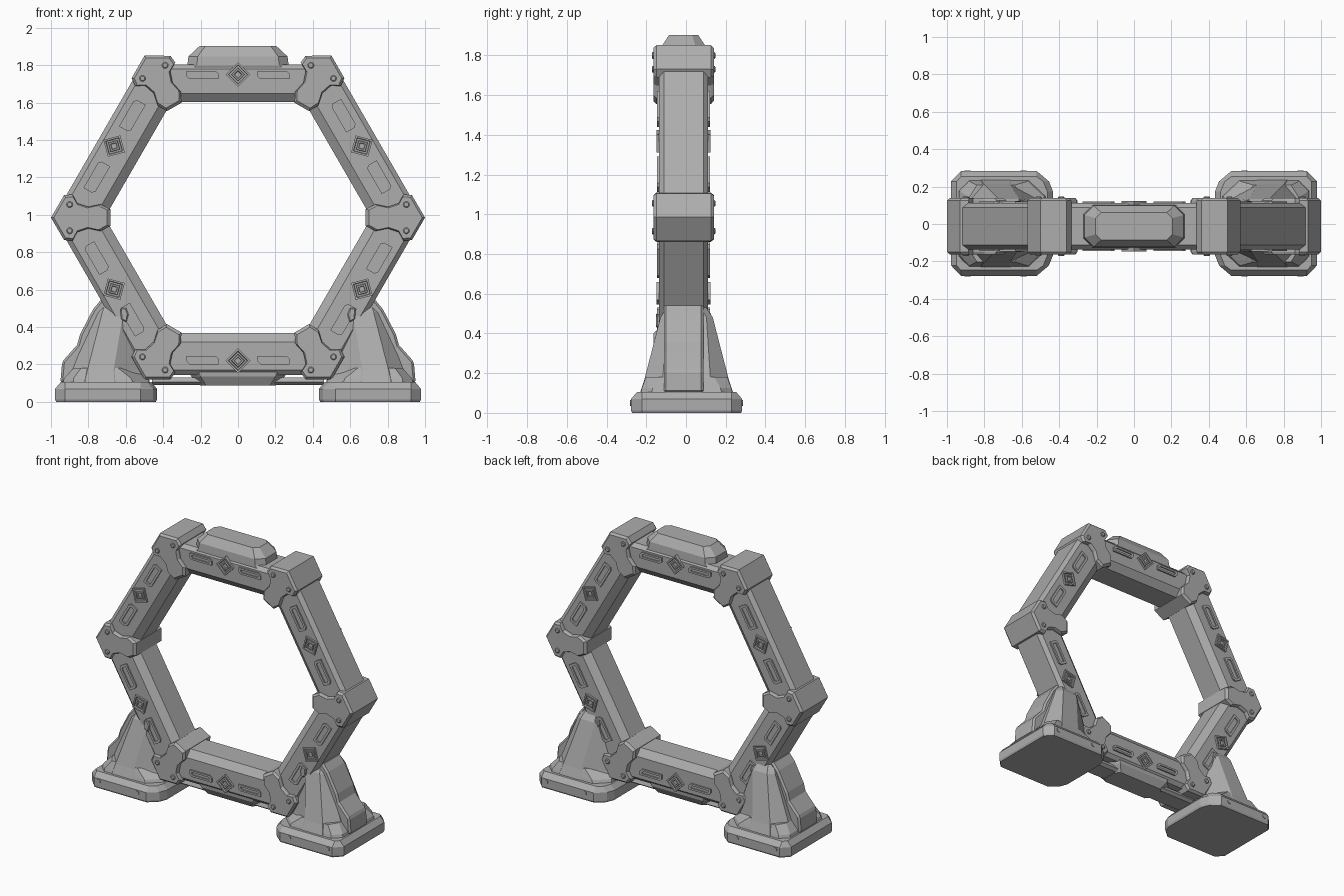
import bpy, bmesh, math
from mathutils import Vector

if "Cube" in bpy.data.objects:
    bpy.data.objects.remove(bpy.data.objects["Cube"])

CZ, CY = 0.985, -0.012          # ring centre height and depth
T30 = math.tan(math.radians(30))

metal = bpy.data.materials.new("grey_metal")
metal.diffuse_color = (0.42, 0.42, 0.42, 1)
metal.use_nodes = True
metal.node_tree.nodes["Principled BSDF"].inputs["Base Color"].default_value = metal.diffuse_color


def loft(name, rings, bevel=0.0):
    """Skin a list of equal-length point rings and cap both ends."""
    bm = bmesh.new()
    vs = [[bm.verts.new(p) for p in r] for r in rings]
    n = len(rings[0])
    for a, b in zip(vs, vs[1:]):
        for i in range(n):
            j = (i + 1) % n
            bm.faces.new((a[i], a[j], b[j], b[i]))
    bm.faces.new(vs[0])
    bm.faces.new(vs[-1])
    bmesh.ops.recalc_face_normals(bm, faces=bm.faces)
    me = bpy.data.meshes.new(name)
    bm.to_mesh(me)
    bm.free()
    ob = bpy.data.objects.new(name, me)
    bpy.context.collection.objects.link(ob)
    me.materials.append(metal)
    if bevel:
        m = ob.modifiers.new("edge_bevel", 'BEVEL')
        m.width, m.segments, m.limit_method = bevel, 1, 'ANGLE'
    return ob


def hexpt(deg, r, s, y):
    """Ring coordinates: r outward along the angle, s sideways, y depth."""
    c, d = math.cos(math.radians(deg)), math.sin(math.radians(deg))
    return Vector((r * c - s * d, CY + y, CZ + r * d + s * c))


def shape(deg, pts, r0, s0, y, k=1.0):
    return [hexpt(deg, r0 + r * k, s0 + s * k, y) for r, s in pts]


def circle(rad, n=10):
    return [(rad * math.cos(2 * math.pi * i / n), rad * math.sin(2 * math.pi * i / n))
            for i in range(n)]


def slot_pts(hl, hw, c=0.015):
    return [(-hw, -hl), (hw - c, -hl), (hw, -hl + c), (hw, hl), (-hw + c, hl), (-hw, hl - c)]


# ---- six mitred beams with diamond and slot ornaments on both faces
for deg in (90, 30, -30, -90, -150, 150):
    top, bottom = deg == 90, deg == -90
    out = 0.82 if top else 0.84 if bottom else 0.855
    sec = [(out, -0.1), (out, 0.1), (out - 0.025, 0.123), (0.665, 0.123),
           (0.617, 0.085), (0.617, -0.085), (0.665, -0.123), (out - 0.025, -0.123)]
    loft("ring_beam", [[hexpt(deg, a, e * a * T30, y) for a, y in sec] for e in (-1, 1)])
    flat = top or bottom
    dia = [(0.066, 0), (0, 0.066), (-0.066, 0), (0, -0.066)]
    slot = slot_pts(0.085, 0.022 if flat else 0.033)
    inner = slot_pts(0.068, 0.009 if flat else 0.017, 0.008)
    for f in (-1, 1):
        def dring(y, k):
            return shape(deg, dia, 0.765, 0, f * y, k)
        loft("diamond_frame", [dring(0.11, 1), dring(0.136, 1), dring(0.136, 0.8),
                               dring(0.127, 0.74), dring(0.127, 0.55), dring(0.136, 0.5),
                               dring(0.136, 0.33), dring(0.128, 0.28)])
        for s in (-0.19, 0.19):
            loft("slot_frame", [shape(deg, slot, 0.762, s, f * 0.11),
                                shape(deg, slot, 0.762, s, f * 0.133),
                                shape(deg, inner, 0.762, s, f * 0.133),
                                shape(deg, inner, 0.762, s, f * 0.125)])

# ---- six corner brackets with bolts
half = [(0.93, 0.12), (0.885, 0.124), (0.86, 0.078), (0.80, 0.058),
        (0.735, 0.072), (0.683, 0.045)]
brk = [(1.0, 0)] + half + [(r, -s) for r, s in reversed(half)]
brk = [(r - 0.85, s) for r, s in brk]
for deg in range(0, 360, 60):
    loft("corner_bracket", [shape(deg, brk, 0.85, 0, y, k) for y, k in
                            ((-0.152, 0.9), (-0.137, 1), (0.137, 1), (0.152, 0.9))])
    for s in (-0.07, 0.07):
        for f in (-1, 1):
            loft("bracket_bolt", [shape(deg, circle(0.017), 0.9, s, f * 0.14),
                                  shape(deg, circle(0.017), 0.9, s, f * 0.156),
                                  shape(deg, circle(0.012), 0.9, s, f * 0.16)])


# ---- raised caps on the top and bottom beams, and the lower tie bar
def cap_ring(deg, a, hx, hy, c):
    pts = [(hx, hy - c), (hx - c, hy), (c - hx, hy), (-hx, hy - c),
           (-hx, c - hy), (c - hx, -hy), (hx - c, -hy), (hx, c - hy)]
    return [hexpt(deg, a, s, y) for s, y in pts]


loft("top_cap", [cap_ring(90, 0.79, 0.30, 0.115, 0.05), cap_ring(90, 0.82, 0.27, 0.113, 0.05),
                 cap_ring(90, 0.862, 0.265, 0.11, 0.05), cap_ring(90, 0.918, 0.205, 0.073, 0.03)])
loft("bottom_cap", [cap_ring(-90, 0.80, 0.27, 0.115, 0.05), cap_ring(-90, 0.85, 0.25, 0.11, 0.05),
                    cap_ring(-90, 0.898, 0.20, 0.08, 0.03)])
loft("tie_bar", [[hexpt(-90, a, s, y) for a, y in ((0.855, -0.07), (0.855, 0.07), (0.88, 0.08),
                  (0.895, 0.06), (0.895, -0.06), (0.88, -0.08))] for s in (-0.46, 0.46)])

# ---- two feet, mirrored left and right
for m in (-1, 1):
    def plan(z, pts):
        """Ring from a half plan (x from the middle outward, y positive), mirrored in y."""
        full = pts + [(x, -y) for x, y in reversed(pts)]
        return [(m * x, y + 0.003, z) for x, y in full]

    def base(z, k):
        return plan(z, [(0.433 + k, 0.17), (0.455 + k, 0.225), (0.52, 0.28 - k),
                        (0.925, 0.28 - k), (0.978 - k, 0.225)])
    loft("foot_base", [base(0, 0.006), base(0.012, 0), base(0.07, 0), base(0.105, 0.03)])
    loft("foot_plinth", [plan(0.09, [(0.47, 0.15), (0.56, 0.235), (0.88, 0.235), (0.94, 0.18)]),
                         plan(0.125, [(0.48, 0.14), (0.57, 0.225), (0.88, 0.225), (0.93, 0.17)]),
                         plan(0.18, [(0.56, 0.11), (0.64, 0.205), (0.84, 0.205), (0.88, 0.14)])])

    # flared leg with sloping front and back faces
    loft("foot_leg", [plan(0.1, [(0.47, 0.11), (0.66, 0.235), (0.82, 0.235), (0.92, 0.12)]),
                      plan(0.17, [(0.49, 0.11), (0.665, 0.212), (0.805, 0.212), (0.885, 0.12)]),
                      plan(0.48, [(0.59, 0.1), (0.613, 0.132), (0.725, 0.132), (0.765, 0.1)]),
                      plan(0.53, [(0.62, 0.07), (0.63, 0.1), (0.71, 0.1), (0.735, 0.07)])])

    # stepped outer spine
    spine = [(0.95, 0.1), (0.94, 0.215), (0.86, 0.305), (0.845, 0.36), (0.775, 0.495),
             (0.73, 0.55), (0.66, 0.5), (0.62, 0.1)]
    loft("foot_spine", [[(m * x, y - 0.012, z) for x, z in spine] for y in (-0.1, 0.1)], 0.012)

    for f in (-1, 1):
        # clasps holding the ring beam
        clasp = [(0.63, 0.50), (0.60, 0.505), (0.585, 0.47), (0.595, 0.425), (0.625, 0.44)]
        loft("beam_clasp", [[(m * x, CY + f * y, z) for x, z in clasp] for y in (0.1, 0.138)], 0.006)
        # base bolts
        for x in (0.59, 0.89):
            loft("base_bolt", [[(m * x + a, 0.003 + f * y, 0.05 + b) for a, b in circle(0.016)]
                               for y in (0.27, 0.284)])
